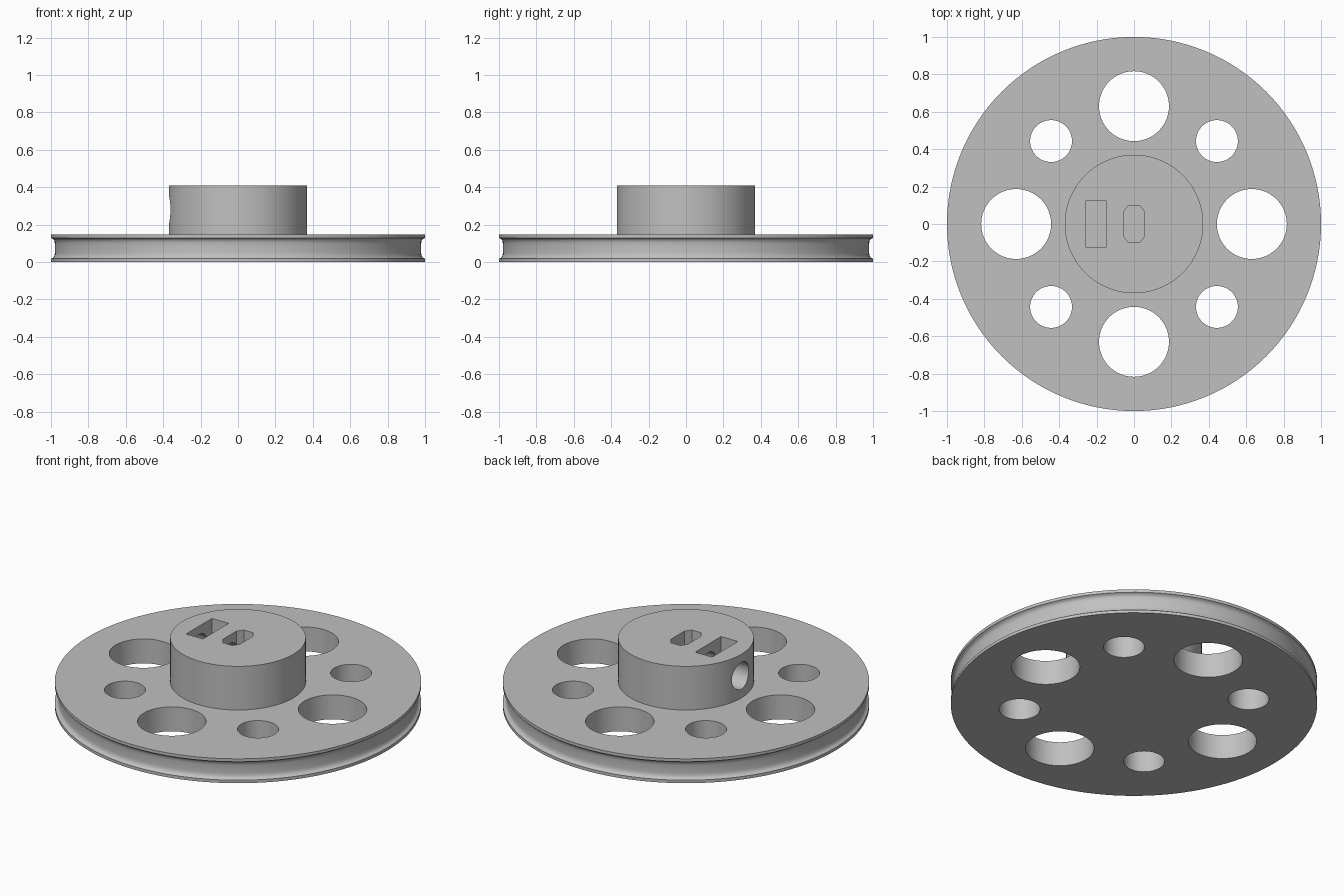
import bpy, bmesh
from math import cos, sin, tau
from mathutils import Matrix

default = bpy.data.objects.get("Cube")
if default:
    bpy.data.objects.remove(default, do_unlink=True)

SEGMENTS = 128
DISC_TOP, HUB_TOP = 0.147, 0.41
HUB_RADIUS = 0.37

grey = bpy.data.materials.new("plain grey")
grey.use_nodes = True
grey.diffuse_color = (0.53, 0.53, 0.53, 1)
grey.node_tree.nodes["Principled BSDF"].inputs["Base Color"].default_value = grey.diffuse_color


def add_object(name, bm):
    bmesh.ops.recalc_face_normals(bm, faces=bm.faces)
    mesh = bpy.data.meshes.new(name)
    bm.to_mesh(mesh)
    bm.free()
    mesh.materials.append(grey)
    obj = bpy.data.objects.new(name, mesh)
    bpy.context.collection.objects.link(obj)
    return obj


def lathe(name, profile):
    """Stack rings of (radius, z) into a closed solid."""
    bm = bmesh.new()
    rings = [[bm.verts.new((r * cos(tau * i / SEGMENTS), r * sin(tau * i / SEGMENTS), z))
              for i in range(SEGMENTS)] for r, z in profile]
    for low, high in zip(rings, rings[1:]):
        for i in range(SEGMENTS):
            j = (i + 1) % SEGMENTS
            bm.faces.new((low[i], low[j], high[j], high[i]))
    bm.faces.new(rings[0])
    bm.faces.new(rings[-1])
    return add_object(name, bm)


def prism(name, outline, z0, z1):
    """Extrude a flat outline upward."""
    bm = bmesh.new()
    base = bm.faces.new([bm.verts.new((x, y, z0)) for x, y in outline])
    top = bmesh.ops.extrude_face_region(bm, geom=[base])["geom"]
    moved = [v for v in top if isinstance(v, bmesh.types.BMVert)]
    bmesh.ops.translate(bm, verts=moved, vec=(0, 0, z1 - z0))
    return add_object(name, bm)


def circle(x, y, r, n=64):
    return [(x + r * cos(tau * i / n), y + r * sin(tau * i / n)) for i in range(n)]


def finish(obj, cutters):
    """Cut the openings, drop the cutters and shade the round walls."""
    bpy.ops.object.select_all(action="DESELECT")
    obj.select_set(True)
    bpy.context.view_layer.objects.active = obj
    for cutter in cutters:
        cutter.hide_render = True
        mod = obj.modifiers.new("cut", "BOOLEAN")
        mod.operation, mod.solver, mod.object = "DIFFERENCE", "EXACT", cutter
        bpy.ops.object.modifier_apply(modifier=mod.name)
        bpy.data.objects.remove(cutter, do_unlink=True)
    bpy.ops.object.shade_smooth_by_angle(angle=0.55)


# Grooved disc with four large and four small holes
groove = [(1, 0.018), (0.988, 0.024), (0.981, 0.034), (0.979, 0.05)]
lower = [(1, 0)] + groove
upper = [(r, DISC_TOP - z) for r, z in reversed(lower)]
disc = lathe("grooved_disc", lower + upper)
holes = []
for k in range(8):
    distance, radius = (0.63, 0.187) if k % 2 == 0 else (0.627, 0.112)
    a = tau * k / 8
    holes.append(prism("hole_cutter", circle(distance * cos(a), distance * sin(a), radius), -0.1, 0.3))
finish(disc, holes)

# Hub with shaft slot, nut slot and a radial screw hole
hub = lathe("hub", [(HUB_RADIUS, DISC_TOP - 0.01), (HUB_RADIUS, HUB_TOP)])
shaft = [(0.056, 0.065), (0.03, 0.1), (-0.03, 0.1), (-0.056, 0.065)]
shaft += [(-x, -y) for x, y in shaft]
nut = [(-0.26, -0.123), (-0.148, -0.123), (-0.148, 0.123), (-0.26, 0.123)]
screw = prism("screw_cutter", circle(0, 0, 0.08), 0, 0.6)
screw.data.transform(Matrix.Translation((0, 0, 0.28)) @ Matrix.Rotation(-tau / 4, 4, "Y"))
finish(hub, [prism("shaft_cutter", shaft, DISC_TOP + 0.003, 0.6),
             prism("nut_cutter", nut, DISC_TOP + 0.003, 0.6), screw])
